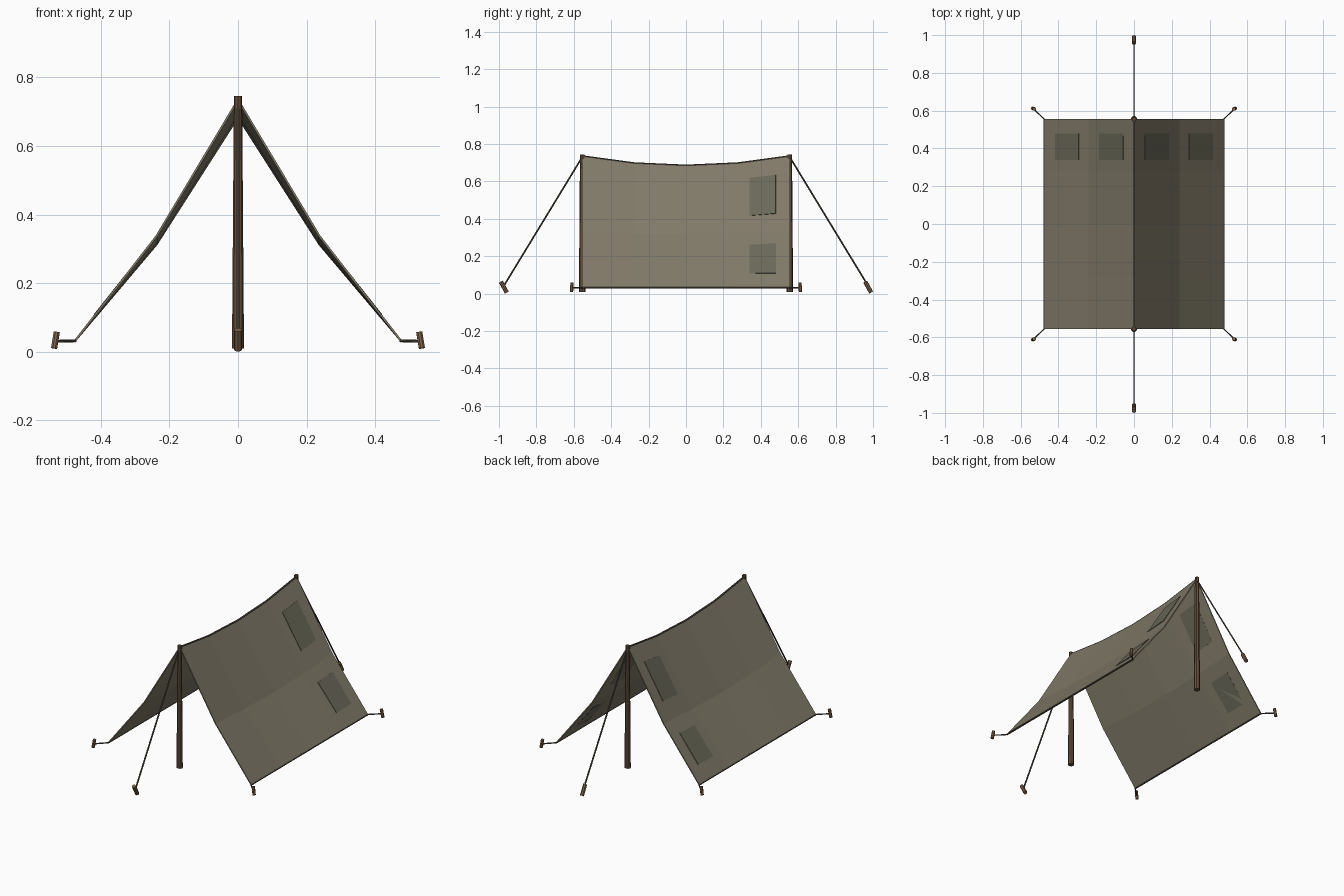
import bpy, bmesh
from mathutils import Vector

if "Cube" in bpy.data.objects:
    bpy.data.objects.remove(bpy.data.objects["Cube"])

W, D, EAVE = 0.475, 0.555, 0.032


def material(name, rgb):
    m = bpy.data.materials.new(name)
    m.diffuse_color = (*rgb, 1)
    m.use_nodes = True
    m.node_tree.nodes["Principled BSDF"].inputs["Base Color"].default_value = m.diffuse_color
    return m


CANVAS = material("canvas_cloth", (0.22, 0.195, 0.14))
PATCH = material("patch_cloth", (0.145, 0.14, 0.10))
WOOD = material("wood", (0.13, 0.08, 0.045))
PEGWOOD = material("peg_wood", (0.22, 0.13, 0.07))
ROPE = material("rope", (0.08, 0.07, 0.05))


def finish(name, bm, mat, thickness=0):
    bmesh.ops.recalc_face_normals(bm, faces=bm.faces)
    me = bpy.data.meshes.new(name)
    bm.to_mesh(me)
    bm.free()
    me.materials.append(mat)
    ob = bpy.data.objects.new(name, me)
    bpy.context.collection.objects.link(ob)
    if thickness:
        mod = ob.modifiers.new("thickness", "SOLIDIFY")
        mod.thickness = thickness
        mod.offset = 0
    return ob


def rod(bm, a, b, r1, r2, sides):
    a, b = Vector(a), Vector(b)
    d = b - a
    new = bmesh.ops.create_cone(bm, cap_ends=True, segments=sides,
                                radius1=r1, radius2=r2, depth=d.length)["verts"]
    rot = d.to_track_quat("Z", "Y").to_matrix()
    bmesh.ops.rotate(bm, verts=new, matrix=rot)
    bmesh.ops.translate(bm, verts=new, vec=(a + b) / 2)


def rods(name, paths, r1, r2, sides, mat):
    bm = bmesh.new()
    for path in paths:
        for a, b in zip(path, path[1:]):
            rod(bm, a, b, r1, r2, sides)
    return finish(name, bm, mat)


def cloth_z(x, y):
    # height of the sagging cloth: two flat strips per slope, four bays along y
    bay = abs(y) / D
    sag = 0.25 * bay * 2 if bay < 0.5 else 0.25 + (bay - 0.5) * 1.5
    ridge = 0.684 + 0.05 * sag
    middle = 0.313 + 0.024 * sag
    t = abs(x) / W * 2
    return ridge + (middle - ridge) * t if t < 1 else middle + (EAVE - middle) * (t - 1)


def sheet(name, xs, ys, mat, thickness):
    bm = bmesh.new()
    g = [[bm.verts.new((x, y, cloth_z(x, y))) for y in ys] for x in xs]
    for i in range(len(xs) - 1):
        for j in range(len(ys) - 1):
            bm.faces.new((g[i][j], g[i + 1][j], g[i + 1][j + 1], g[i][j + 1]))
    return finish(name, bm, mat, thickness)


ys = [D * k / 2 for k in range(-2, 3)]
for side, s in (("left", -1), ("right", 1)):
    # cloth slope, its patches and bottom hem
    sheet(side + "_canvas", [0, s * W / 2, s * W], ys, CANVAS, 0.006)
    sheet(side + "_upper_patch", [s * 0.055, s * 0.18], [0.34, 0.48], PATCH, 0.010)
    sheet(side + "_lower_patch", [s * 0.29, s * 0.415], [0.34, 0.48], PATCH, 0.010)
    rods(side + "_hem", [[(s * W, -D, EAVE), (s * W, D, EAVE)]], 0.005, 0.005, 6, ROPE)

# ridge cord along the sag
rods("ridge_cord", [[(0, y, cloth_z(0, y)) for y in ys]], 0.006, 0.006, 6, ROPE)

for end, e in (("front", -1), ("back", 1)):
    # upright pole, guy rope and leaning guy peg
    rods(end + "_pole", [[(0, e * D, 0.01), (0, e * D, 0.745)]], 0.0175, 0.012, 8, WOOD)
    rods(end + "_guy_rope", [[(0, e * D, 0.73), (0, e * 0.972, 0.045)]], 0.0045, 0.0045, 6, ROPE)
    c = e * 0.974
    rods(end + "_guy_peg", [[(0, c + 0.016, 0.006), (0, c - 0.016, 0.064)]], 0.0115, 0.0115, 8, PEGWOOD)
    for side, s in (("left", -1), ("right", 1)):
        # corner tie and peg
        rods(f"{end}_{side}_corner_tie",
             [[(s * W, e * D, EAVE), (s * 0.532, e * 0.61, 0.031)]], 0.004, 0.004, 6, ROPE)
        rods(f"{end}_{side}_corner_peg",
             [[(s * 0.536, e * 0.612, 0.010), (s * 0.528, e * 0.609, 0.058)]],
             0.0095, 0.0095, 8, PEGWOOD)
